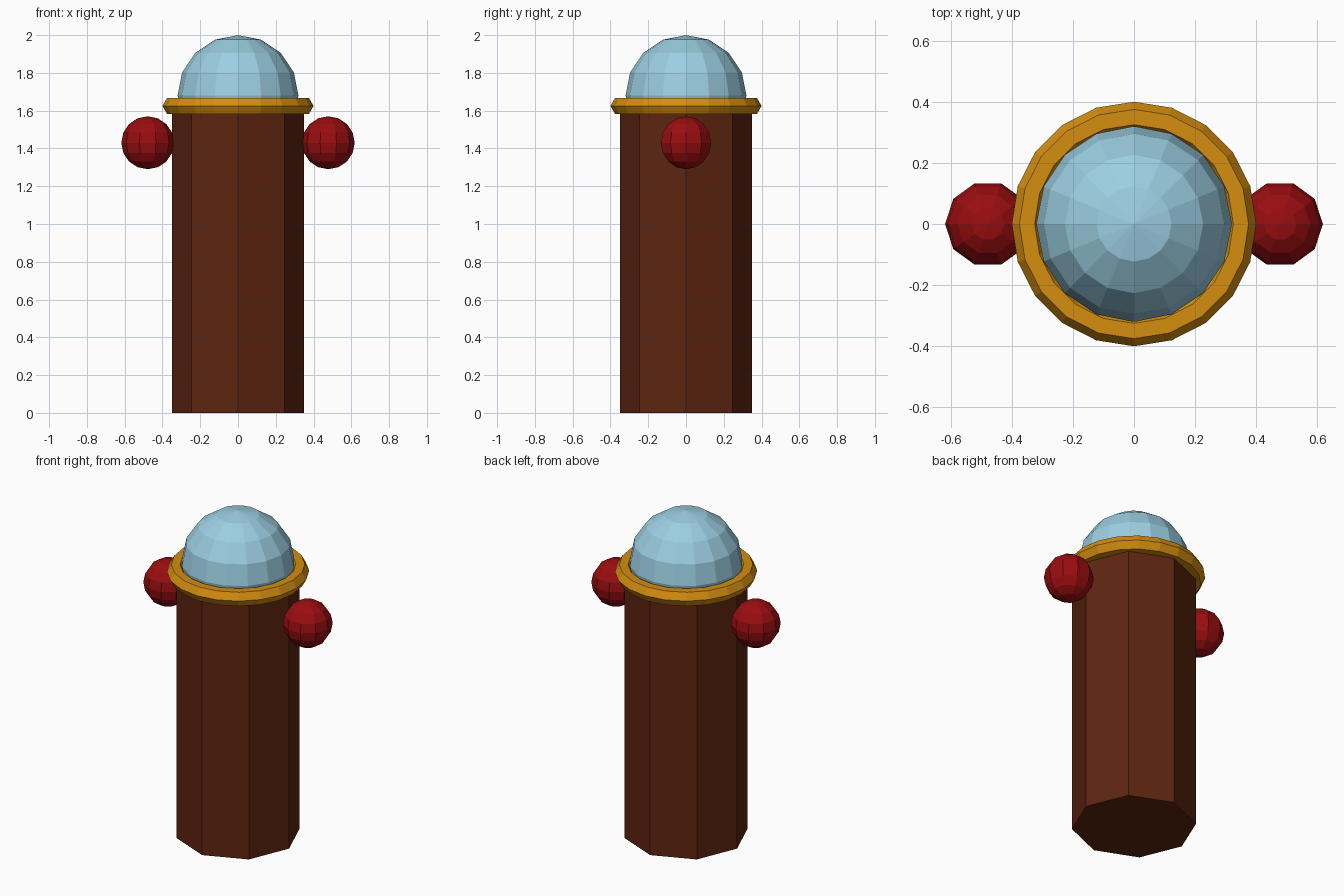
import bpy
import math

if "Cube" in bpy.data.objects:
    bpy.data.objects.remove(bpy.data.objects["Cube"])


def material(name, rgb):
    m = bpy.data.materials.new(name)
    m.diffuse_color = (*rgb, 1.0)
    m.use_nodes = True
    m.node_tree.nodes["Principled BSDF"].inputs["Base Color"].default_value = m.diffuse_color
    return m


BROWN = material("dark_brown", (0.112, 0.018, 0.005))
GOLD = material("gold", (0.66, 0.27, 0.005))
BLUE = material("pale_blue", (0.33, 0.62, 0.76))
RED = material("deep_red", (0.32, 0.004, 0.005))


def finish(name, mat):
    ob = bpy.context.object
    ob.name = name
    ob.data.materials.clear()
    ob.data.materials.append(mat)
    return ob


# Octagonal post, a corner facing the front
bpy.ops.mesh.primitive_cylinder_add(vertices=8, radius=0.35, depth=1.6,
                                    location=(0, 0, 0.8))
finish("post", BROWN)

# Collar ring with a hexagonal section
bpy.ops.mesh.primitive_torus_add(major_segments=20, minor_segments=6,
                                 major_radius=0.35, minor_radius=0.05,
                                 location=(0, 0, 1.625))
finish("collar_ring", GOLD)

# Faceted dome on top
bpy.ops.mesh.primitive_uv_sphere_add(segments=16, ring_count=8, radius=0.32,
                                     location=(0, 0, 1.68))
finish("dome", BLUE)

# Side knobs, turned so that a corner points to the front
for side, label in ((-1, "left"), (1, "right")):
    bpy.ops.mesh.primitive_uv_sphere_add(segments=10, ring_count=8, radius=0.14,
                                         location=(side * 0.478, 0, 1.43),
                                         rotation=(0, 0, math.radians(90)))
    finish(label + "_knob", RED)
